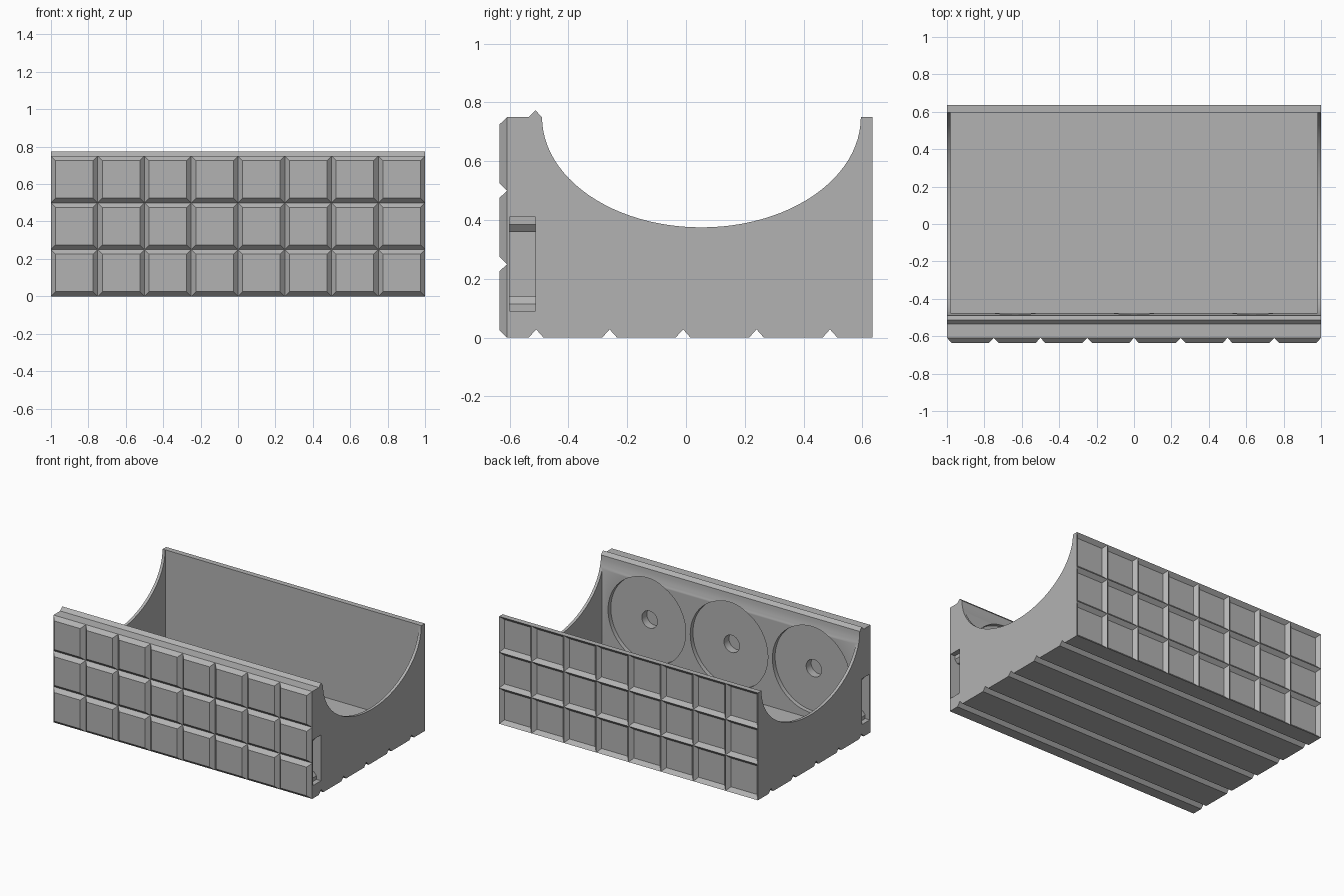
import bpy, bmesh, math
from mathutils import Vector

if "Cube" in bpy.data.objects:
    bpy.data.objects.remove(bpy.data.objects["Cube"], do_unlink=True)

grey = bpy.data.materials.new("plain grey")
grey.use_nodes = True
colour = (0.45, 0.45, 0.45, 1)
grey.diffuse_color = colour
grey.node_tree.nodes["Principled BSDF"].inputs["Base Color"].default_value = colour

HALF, TOP, FRONT, BACK, STEP, V = 1.0, 0.75, -0.609, 0.61, 0.25, 0.025
AXES = {"x": lambda t, a, b: (t, a, b),
        "y": lambda t, a, b: (a, t, b),
        "z": lambda t, a, b: (a, b, t)}


def prism(bm, outline, axis, start, end):
    """Extrude a flat outline along one axis."""
    place = AXES[axis]
    verts = [bm.verts.new(place(start, *p)) for p in outline]
    face = bm.faces.new(verts)
    new = bmesh.ops.extrude_face_region(bm, geom=[face])["geom"]
    moved = [v for v in new if isinstance(v, bmesh.types.BMVert)]
    bmesh.ops.translate(bm, verts=moved, vec=Vector(place(end - start, 0, 0)))


def finish(bm, name):
    bmesh.ops.recalc_face_normals(bm, faces=bm.faces)
    mesh = bpy.data.meshes.new(name)
    bm.to_mesh(mesh)
    bm.free()
    mesh.materials.append(grey)
    obj = bpy.data.objects.new(name, mesh)
    bpy.context.collection.objects.link(obj)
    return obj


def circle(cx, cz, r, n=64):
    return [(cx + r * math.cos(i * math.tau / n), cz + r * math.sin(i * math.tau / n))
            for i in range(n)]


def cut(target, outlines, axis, start, end):
    """Subtract a set of prisms from the target."""
    bm = bmesh.new()
    for outline in outlines:
        prism(bm, outline, axis, start, end)
    cutter = finish(bm, "cutter")
    cutter.hide_render = True
    mod = target.modifiers.new("cut", "BOOLEAN")
    mod.operation, mod.solver, mod.object = "DIFFERENCE", "EXACT", cutter
    bpy.context.view_layer.objects.active = target
    bpy.ops.object.modifier_apply(modifier=mod.name)
    bpy.data.objects.remove(cutter, do_unlink=True)


# Cradle body: side profile with grooved base, top ridge and elliptical hollow
profile = [(FRONT, 0)]
for k in range(5):
    y = -0.51 + STEP * k
    profile += [(y - V, 0), (y, V + 0.003), (y + V, 0)]
profile += [(BACK, 0), (BACK, TOP)]
arc_mid, arc_y, arc_z = 0.0525, 0.5425, 0.375
for i in range(49):
    a = -math.pi * i / 48
    profile.append((arc_mid + arc_y * math.cos(a), TOP + arc_z * math.sin(a)))
profile += [(-0.512, TOP + 0.023), (-0.535, TOP), (FRONT, TOP)]
bm = bmesh.new()
prism(bm, profile, "x", -HALF, HALF)
body = finish(bm, "cradle_body")

# Inner cavity between thin end walls
cut(body, [[(-0.475, 0.05), (0.597, 0.05), (0.597, 1), (-0.475, 1)]], "x", -0.98, 0.98)

# Three round recesses with deeper centre holes in the thick front wall
centres = [-0.635, 0, 0.635]
cut(body, [circle(x, 0.39, 0.3) for x in centres], "y", -0.505, -0.4)
cut(body, [circle(x, 0.39, 0.06, 32) for x in centres], "y", -0.56, -0.45)

# Stepped slots in both ends of the front wall
lower = [(1.05, 0.09), (0.965, 0.09), (0.965, 0.115), (0.945, 0.14), (0.89, 0.14)]
slot = lower + [(x, 0.5 - z) for x, z in reversed(lower)]
cut(body, [slot, [(-x, z) for x, z in slot]], "y", -0.6, -0.512)

# Raised tiles with bevelled sides on the front
bm = bmesh.new()
for col in range(8):
    for row in range(3):
        cx, cz = -HALF + STEP * (col + 0.5), STEP * (row + 0.5)
        rings = []
        for y, h in ((FRONT, STEP / 2), (-0.635, STEP / 2 - V)):
            rings.append([bm.verts.new((cx + sx * h, y, cz + sz * h))
                          for sx, sz in ((-1, -1), (1, -1), (1, 1), (-1, 1))])
        base, face = rings
        bm.faces.new(face)
        for i in range(4):
            j = (i + 1) % 4
            bm.faces.new((base[i], base[j], face[j], face[i]))
finish(bm, "front_tiles")

# Matching ridges on the back, halved at the borders
bm = bmesh.new()


def ridge(c, low, high):
    return [(max(c - V, low), BACK), (c, BACK + V), (min(c + V, high), BACK)] \
        if low < c < high else \
        [(c, BACK), (c, BACK + V), (c + V if c <= low else c - V, BACK)]


for col in range(9):
    prism(bm, ridge(-HALF + STEP * col, -HALF, HALF), "z", 0, TOP)
for row in range(4):
    outline = [(y, z) for z, y in ridge(STEP * row, 0, TOP)]
    prism(bm, outline, "x", -HALF, HALF)
finish(bm, "back_ridges")

# Smooth only the curved surfaces
bpy.ops.object.select_all(action="DESELECT")
body.select_set(True)
bpy.context.view_layer.objects.active = body
bpy.ops.object.shade_smooth_by_angle(angle=math.radians(25))
